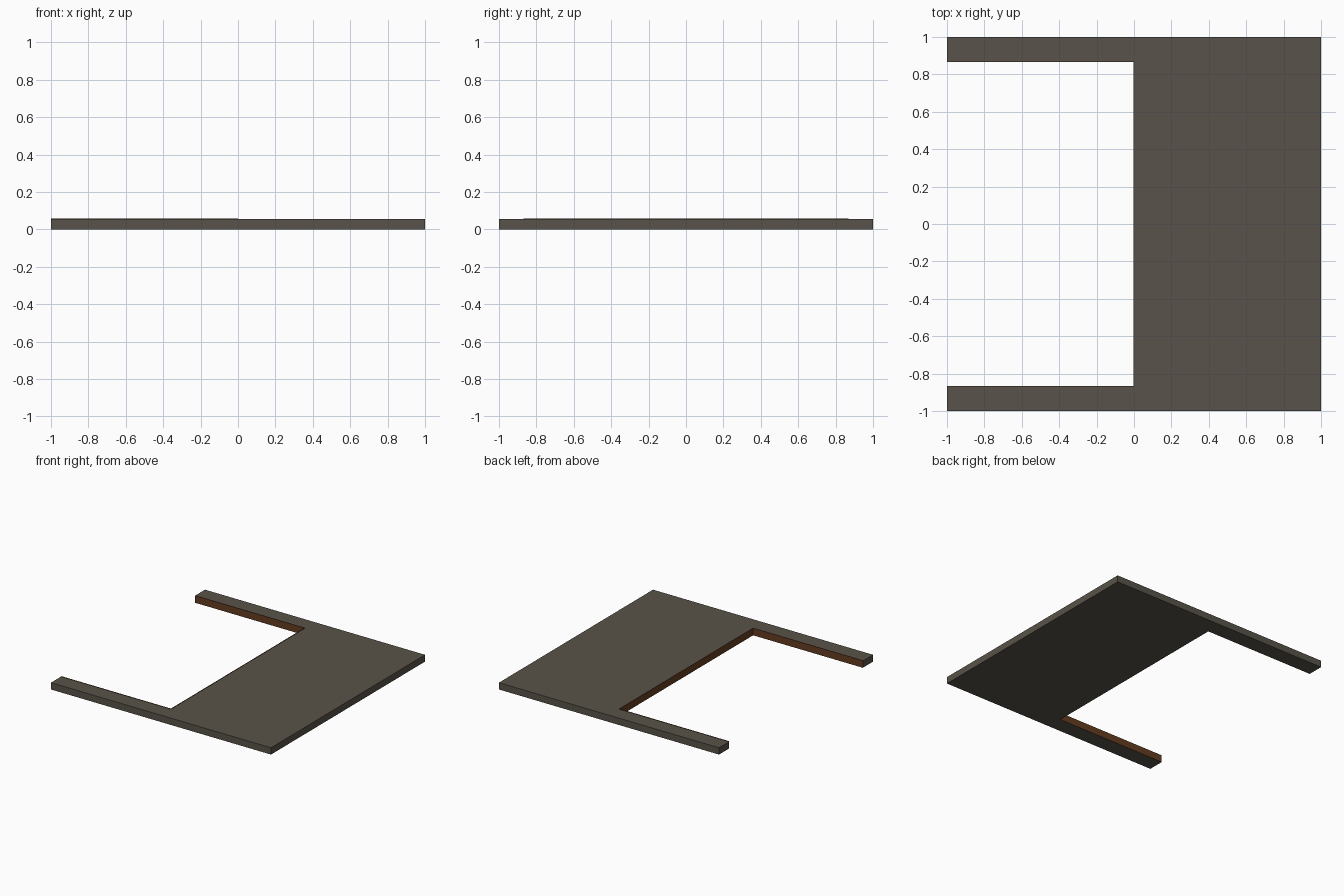
import bpy, bmesh

if "Cube" in bpy.data.objects:
    bpy.data.objects.remove(bpy.data.objects["Cube"])

T = 0.056      # slab thickness
LIP = 0.059    # lining height
INNER = 0.87   # half width of the opening
W = 0.003      # lining thickness


def material(name, rgb):
    m = bpy.data.materials.new(name)
    m.diffuse_color = (*rgb, 1)
    m.use_nodes = True
    m.node_tree.nodes["Principled BSDF"].inputs["Base Color"].default_value = m.diffuse_color
    return m


def extrude_outline(name, pts, height, mat):
    """Solid prism from a flat counter-clockwise outline standing on z = 0."""
    bm = bmesh.new()
    face = bm.faces.new([bm.verts.new((x, y, 0)) for x, y in pts])
    ext = bmesh.ops.extrude_face_region(bm, geom=[face], use_keep_orig=True)
    for v in ext["geom"]:
        if isinstance(v, bmesh.types.BMVert):
            v.co.z = height
    bmesh.ops.recalc_face_normals(bm, faces=bm.faces)
    me = bpy.data.meshes.new(name)
    bm.to_mesh(me)
    bm.free()
    me.materials.append(mat)
    ob = bpy.data.objects.new(name, me)
    bpy.context.collection.objects.link(ob)
    return ob


stone = material("grey brown stone", (0.098, 0.086, 0.067))
brown = material("dark brown lining", (0.125, 0.045, 0.015))

# U-shaped floor slab, open to the left
extrude_outline("floor_slab", [
    (-1, -1), (1, -1), (1, 1), (-1, 1),
    (-1, INNER), (0, INNER), (0, -INNER), (-1, -INNER)], T, stone)

# thin lining around the three inner sides of the opening
i = INNER - W
extrude_outline("opening_lining", [
    (-1, -INNER), (0, -INNER), (0, INNER), (-1, INNER),
    (-1, i), (-W, i), (-W, -i), (-1, -i)], LIP, brown)
